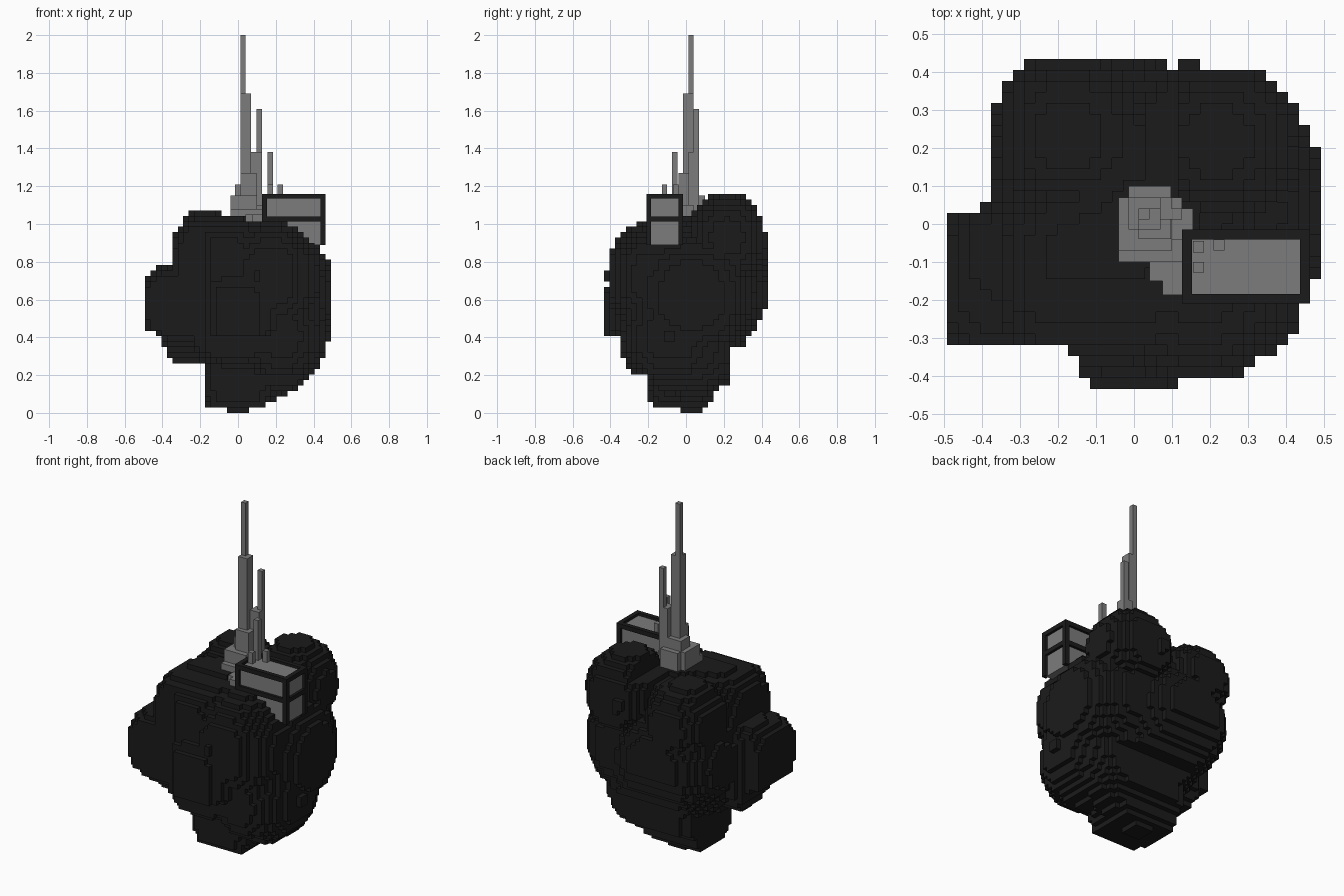
import bpy
import bmesh
from mathutils import Vector

cube = bpy.data.objects.get("Cube")
if cube:
    bpy.data.objects.remove(cube, do_unlink=True)

V = 2 / 69  # edge of one block


def material(name, value):
    mat = bpy.data.materials.new(name)
    mat.use_nodes = True
    colour = (value, value, value, 1)
    mat.diffuse_color = colour
    bsdf = next(n for n in mat.node_tree.nodes if n.type == "BSDF_PRINCIPLED")
    bsdf.inputs["Base Color"].default_value = colour
    bsdf.inputs["Roughness"].default_value = 0.8
    return mat


dark = material("charcoal", 0.011)
grey = material("mid grey", 0.2)


def finish(name, bm, mat):
    mesh = bpy.data.meshes.new(name)
    bm.to_mesh(mesh)
    bm.free()
    mesh.materials.append(mat)
    obj = bpy.data.objects.new(name, mesh)
    bpy.context.collection.objects.link(obj)
    return obj


def box(name, x, y, z, mat):
    bm = bmesh.new()
    bmesh.ops.create_cube(bm, size=1)
    for v in bm.verts:
        v.co = Vector([(lo + hi) / 2 + c * (hi - lo)
                       for c, (lo, hi) in zip(v.co, (x, y, z))])
    return finish(name, bm, mat)


def inside(outline, a, b):
    """Even-odd test of a point against a closed outline."""
    hit = False
    for (a0, b0), (a1, b1) in zip(outline, outline[1:] + outline[:1]):
        if (b0 > b) != (b1 > b) and a < a0 + (b - b0) / (b1 - b0) * (a1 - a0):
            hit = not hit
    return hit


# Rock lobes: centre, radii, bluntness
lobes = {
    "core": ((.04, 0, .6), (.42, .39, .45), 2),
    "front": ((-.02, -.2, .52), (.27, .26, .27), 2.2),
    "front_right": ((.17, -.18, .72), (.28, .25, .3), 2),
    "front_top": ((-.1, -.12, .8), (.27, .27, .25), 2.5),
    "side": ((.27, .03, .62), (.24, .32, .33), 2.2),
    "arm_front": ((-.33, -.19, .57), (.2, .17, .2), 2.4),
    "arm_back": ((-.3, -.08, .54), (.22, .18, .27), 2.4),
    "back_low": ((-.07, .2, .62), (.32, .26, .3), 2),
    "back_corner": ((-.18, .16, .6), (.21, .21, .25), 2),
    "back_top": ((-.17, .24, .87), (.21, .21, .21), 2),
    "back_peak": ((.22, .22, .93), (.22, .22, .24), 2),
    "keel": ((0, .01, .22), (.2, .22, .24), 3.5),
    "under": ((.12, .05, .36), (.3, .27, .3), 2),
    "lower": ((.23, -.08, .4), (.25, .28, .28), 2),
}

# Outer limits of the rock in plan, from the front and from the side
plan = [(-.5, -.32), (-.18, -.32), (-.13, -.4), (-.13, -.44), (.11, -.44),
        (.11, -.41), (.26, -.41), (.46, -.27), (.5, -.2), (.5, .26), (.41, .35),
        (.35, .41), (.18, .41), (.18, .44), (-.3, .44), (-.38, .27),
        (-.38, .06), (-.5, .01)]
front = [(-.07, 0), (.04, 0), (.17, .06), (.35, .14), (.46, .3), (.5, .42),
         (.5, .84), (.43, 1.04), (.33, 1.16), (.13, 1.16), (.13, 1.05),
         (-.1, 1.05), (-.1, 1.07), (-.24, 1.07), (-.35, .95), (-.35, .79),
         (-.43, .79), (-.5, .74), (-.5, .43), (-.43, .43), (-.35, .26),
         (-.16, .26), (-.18, .2), (-.16, .03), (-.07, .03)]
side = [(-.02, 0), (.09, 0), (.17, .13), (.23, .14), (.23, .34), (.3, .35),
        (.44, .57), (.44, .9), (.38, 1.08), (.29, 1.16), (.15, 1.16),
        (0, 1.05), (-.21, 1.02), (-.41, .92), (-.44, .62), (-.44, .4),
        (-.35, .4), (-.35, .23), (-.21, .2), (-.21, .03), (-.02, .03)]


def is_rock(x, y, z):
    if not (inside(plan, x, y) and inside(front, x, z) and inside(side, y, z)):
        return False
    return any(sum(abs((p - c) / r) ** n for p, c, r in zip((x, y, z), mid, rad)) < 1
               for mid, rad, n in lobes.values())


cells = {(i, j, k) for i in range(-17, 17) for j in range(-15, 15) for k in range(41)
         if is_rock((i + .5) * V, (j + .5) * V, (k + .5) * V)}

# Skin the blocks with their exposed faces only
bm = bmesh.new()
corners = {}


def corner(key):
    if key not in corners:
        corners[key] = bm.verts.new([c * V for c in key])
    return corners[key]


for cell in cells:
    for axis in range(3):
        u, w = (axis + 1) % 3, (axis + 2) % 3
        for step in (0, 1):
            near = list(cell)
            near[axis] += 2 * step - 1
            if tuple(near) in cells:
                continue
            ring = []
            for du, dw in ((0, 0), (1, 0), (1, 1), (0, 1)):
                key = list(cell)
                key[axis] += step
                key[u] += du
                key[w] += dw
                ring.append(corner(tuple(key)))
            bm.faces.new(ring if step else ring[::-1])
finish("rock", bm, dark)

# Stepped tower and its thin masts
tower = {
    "tower_spire": ((.012, .041), (.012, .041), 2),
    "tower_shaft": ((.012, .07), (-.015, .041), 1.69),
    "tower_collar": ((.012, .098), (-.04, .041), 1.27),
    "tower_shoulder": ((-.015, .07), (-.015, .07), 1.21),
    "tower_base": ((-.041, .1), (-.07, .07), 1.15),
    "tower_back_step": ((-.015, .098), (.0, .1), 1.15),
    "tower_foot": ((-.041, .127), (-.1, .07), 1.08),
    "tower_side_step": ((.098, .155), (-.041, .041), 1.1),
    "tower_apron": ((.041, .127), (-.15, -.04), 1.05),
    "tower_apron_tip": ((.075, .127), (-.187, -.14), 1.05),
    "back_mast": ((.098, .127), (.041, .07), 1.61),
    "back_mast_foot": ((.07, .127), (.012, .07), 1.38),
    "tall_mast": ((.155, .184), (-.075, -.045), 1.38),
    "short_mast_a": ((.21, .238), (-.07, -.041), 1.21),
    "short_mast_b": ((.155, .184), (-.128, -.1), 1.21),
}
for name, (x, y, top) in tower.items():
    box(name, x, y, (.95, top), grey)

# Glazed hall: grey body recessed behind a dark frame
x0, x1, y0, y1, z0, z1, t = .127, .464, -.21, -.015, .89, 1.16, .026
box("hall_body", (x0 + .015, x1 - .015), (y0 + .015, y1 - .015), (z0, z1 - .015), grey)
for x in (x0, x1 - t):
    for y in (y0, y1 - t):
        box("hall_post", (x, x + t), (y, y + t), (z0, z1), dark)
for z in (1.014, z1 - t):
    for y in (y0, y1 - t):
        box("hall_long_beam", (x0, x1), (y, y + t), (z, z + t), dark)
    for x in (x0, x1 - t):
        box("hall_cross_beam", (x, x + t), (y0, y1), (z, z + t), dark)
